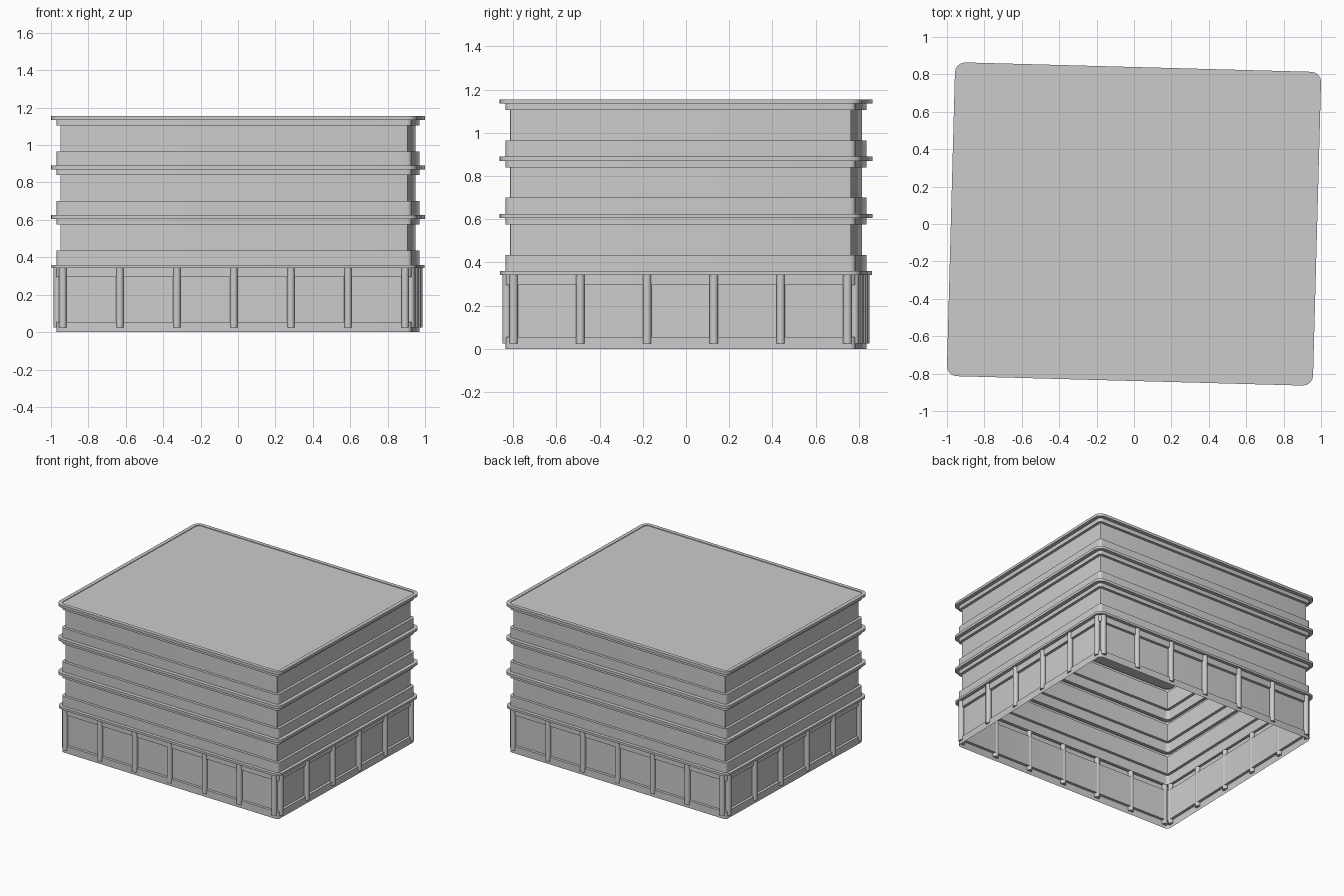
import bpy, bmesh, math
from mathutils import Matrix, Vector

cube = bpy.data.objects.get("Cube")
if cube:
    bpy.data.objects.remove(cube, do_unlink=True)

TURN = Matrix.Rotation(math.radians(-1.55), 4, 'Z')   # slight yaw of the block
CORE_X, CORE_Y = 0.925, 0.785                         # corner centres
WALL, BAND, SLAB = 0.004, 0.025, 0.054                # outward offsets
STEPS = 4                                             # facets per rounded corner

grey = bpy.data.materials.new("concrete_grey")
grey.use_nodes = True
colour = (0.6, 0.6, 0.6, 1)
grey.diffuse_color = colour
grey.node_tree.nodes["Principled BSDF"].inputs["Base Color"].default_value = colour


def finish(name, bm):
    bm.transform(TURN)
    mesh = bpy.data.meshes.new(name)
    bm.to_mesh(mesh)
    bm.free()
    mesh.materials.append(grey)
    obj = bpy.data.objects.new(name, mesh)
    bpy.context.collection.objects.link(obj)
    bpy.ops.object.select_all(action='DESELECT')
    obj.select_set(True)
    bpy.context.view_layer.objects.active = obj
    bpy.ops.object.shade_smooth_by_angle(angle=math.radians(35))
    return obj


def ring(bm, offset, z):
    """Counter-clockwise rounded rectangle of vertices."""
    verts = []
    for quarter, (sx, sy) in enumerate([(1, 1), (-1, 1), (-1, -1), (1, -1)]):
        for i in range(STEPS + 1):
            a = (quarter + i / STEPS) * math.pi / 2
            verts.append(bm.verts.new((sx * CORE_X + offset * math.cos(a),
                                       sy * CORE_Y + offset * math.sin(a), z)))
    return verts


def shell(name, profile, cap=False):
    """Open-bottomed shell following (offset, height) pairs upward."""
    bm = bmesh.new()
    rings = [ring(bm, o, z) for o, z in profile]
    for low, high in zip(rings, rings[1:]):
        for i in range(len(low)):
            j = (i + 1) % len(low)
            bm.faces.new((low[i], low[j], high[j], high[i]))
    if cap:
        bm.faces.new(rings[-1])
    return finish(name, bm)


# Ground storey: plinth, recessed panels, head band and first ledge
GROUND = 0.36
LEDGE = SLAB - 0.004
shell("ground_storey", [
    (BAND, 0), (BAND, 0.055), (WALL, 0.055), (WALL, 0.295),
    (BAND, 0.295), (BAND, 0.343), (LEDGE, 0.343), (LEDGE, GROUND), (BAND, GROUND)])

# Upper storeys: sill band, wall, cornice and projecting slab
STOREY = 0.265
for n in range(3):
    z = GROUND + n * STOREY
    top = z + STOREY
    profile = [(BAND, z), (BAND, z + 0.075), (WALL, z + 0.075), (WALL, z + 0.215),
               (BAND, z + 0.215), (BAND, z + 0.245), (SLAB, z + 0.245),
               (SLAB, top), (BAND, top)]
    roof = n == 2
    if roof:
        profile.append((BAND, top - 0.005))   # shallow roof recess
    shell(f"upper_storey_{n + 1}", profile, cap=roof)

# Round pilasters along each side of the ground storey
RADIUS, FOOT, HEAD = 0.02, 0.025, 0.345
FACE = BAND - 0.005


def pilasters(name, spots):
    bm = bmesh.new()
    for x, y in spots:
        place = Matrix.Translation(Vector((x, y, (FOOT + HEAD) / 2)))
        bmesh.ops.create_cone(bm, cap_ends=True, segments=16, radius1=RADIUS,
                              radius2=RADIUS, depth=HEAD - FOOT, matrix=place)
    finish(name, bm)


for label, s in (("front", -1), ("back", 1)):
    pilasters(label + "_pilasters",
              [(i * 0.305, s * (CORE_Y + FACE)) for i in range(-3, 4)])
for label, s in (("left", 1), ("right", -1)):
    pilasters(label + "_pilasters",
              [(s * (CORE_X + FACE), (i - 2.5) * 0.309) for i in range(6)])
